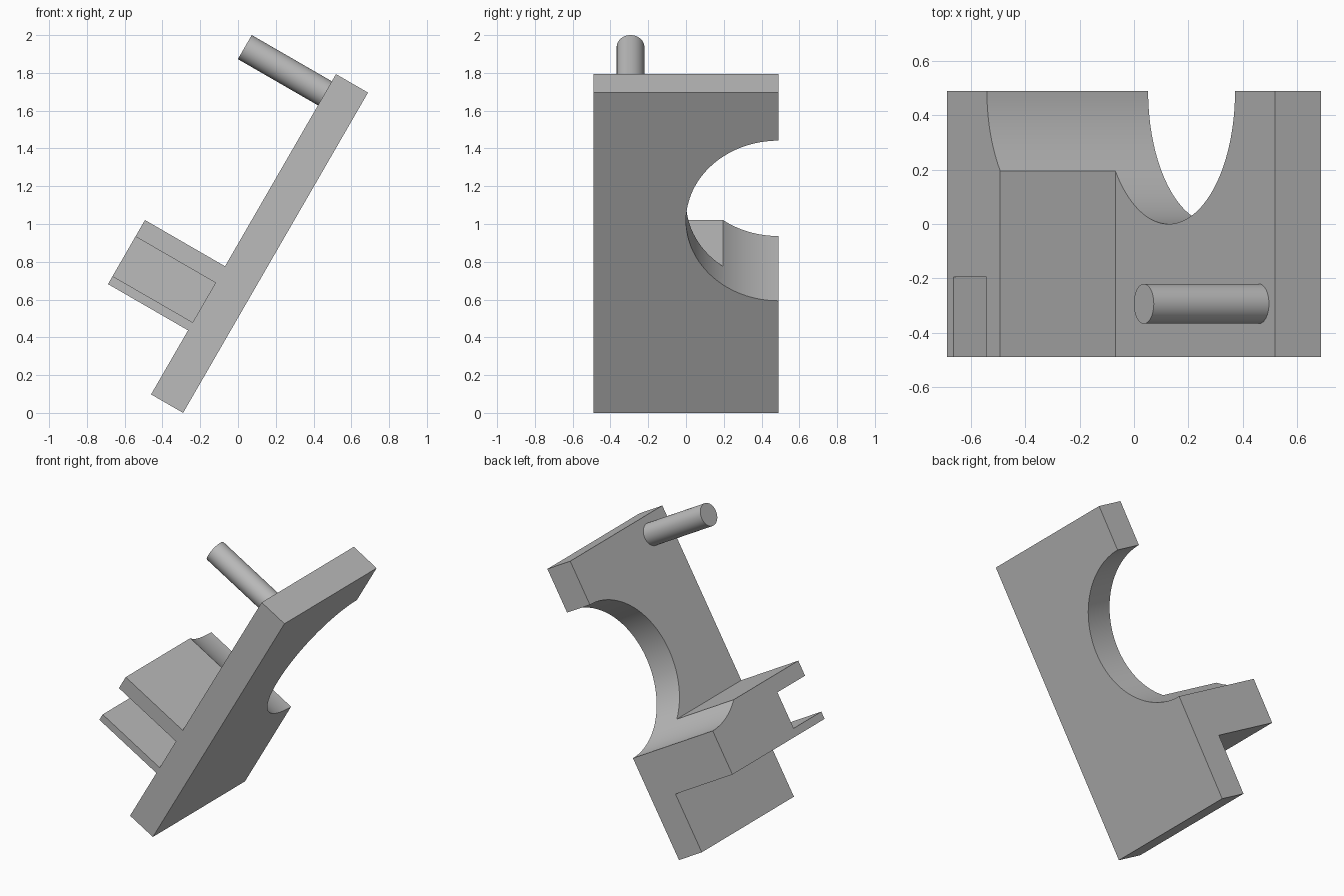
import bpy, bmesh
from math import radians
from mathutils import Matrix

cube = bpy.data.objects.get("Cube")
if cube:
    bpy.data.objects.remove(cube, do_unlink=True)

# Design frame: x along the plate, y across it, z out of its face, in tenths of its width
UNIT = 0.0979
TILT = (Matrix.Translation((-2.969 * UNIT, 0, 0))
        @ Matrix.Rotation(radians(-60), 4, 'Y') @ Matrix.Scale(UNIT, 4))

grey = bpy.data.materials.new("plain grey")
grey.use_nodes = True
grey.diffuse_color = (0.5, 0.5, 0.5, 1)
grey.node_tree.nodes["Principled BSDF"].inputs["Base Color"].default_value = (0.5, 0.5, 0.5, 1)


def finish(name, bm):
    bmesh.ops.recalc_face_normals(bm, faces=bm.faces)
    bm.transform(TILT)
    mesh = bpy.data.meshes.new(name)
    bm.to_mesh(mesh)
    bm.free()
    mesh.materials.append(grey)
    obj = bpy.data.objects.new(name, mesh)
    bpy.context.collection.objects.link(obj)
    return obj


def extrude_profile(name, points, y0, y1):
    bm = bmesh.new()
    face = bm.faces.new([bm.verts.new((x, y0, z)) for x, z in points])
    new = bmesh.ops.extrude_face_region(bm, geom=[face])["geom"]
    verts = [v for v in new if isinstance(v, bmesh.types.BMVert)]
    bmesh.ops.translate(bm, verts=verts, vec=(0, y1 - y0, 0))
    return finish(name, bm)


def cylinder(name, x, y, radius, z0, z1, sides):
    bm = bmesh.new()
    bmesh.ops.create_cone(bm, cap_ends=True, segments=sides, radius1=radius,
                          radius2=radius, depth=z1 - z0,
                          matrix=Matrix.Translation((x, y, (z0 + z1) / 2)))
    return finish(name, bm)


def activate(obj):
    bpy.ops.object.select_all(action='DESELECT')
    obj.select_set(True)
    bpy.context.view_layer.objects.active = obj


def cut(obj, cutter):
    cutter.hide_render = True
    mod = obj.modifiers.new("cut", 'BOOLEAN')
    mod.operation = 'DIFFERENCE'
    mod.solver = 'EXACT'
    mod.object = cutter
    activate(obj)
    bpy.ops.object.modifier_apply(modifier=mod.name)
    bpy.data.objects.remove(cutter, do_unlink=True)


# Plate with the block standing on its face
bracket = extrude_profile("plate_and_block", [
    (0, 0), (20, 0), (20, 2), (8, 2), (8, 7), (4, 7), (4, 2), (0, 2)], -5, 5)

# Round notch in the rear edge, through plate and block
cut(bracket, cylinder("notch_cutter", 12, 5, 5, -1, 9, 128))

# Slot in the front of the block, down to the plate face
cut(bracket, extrude_profile("slot_cutter", [
    (4.5, 2), (6.97, 2), (6.97, 8), (4.5, 8)], -6, -2))

# Round pin near the top end
pin = cylinder("pin", 18.8, -3, 0.75, 1.9, 7, 48)

for part in (bracket, pin):
    activate(part)
    bpy.ops.object.shade_smooth_by_angle(angle=radians(30))
